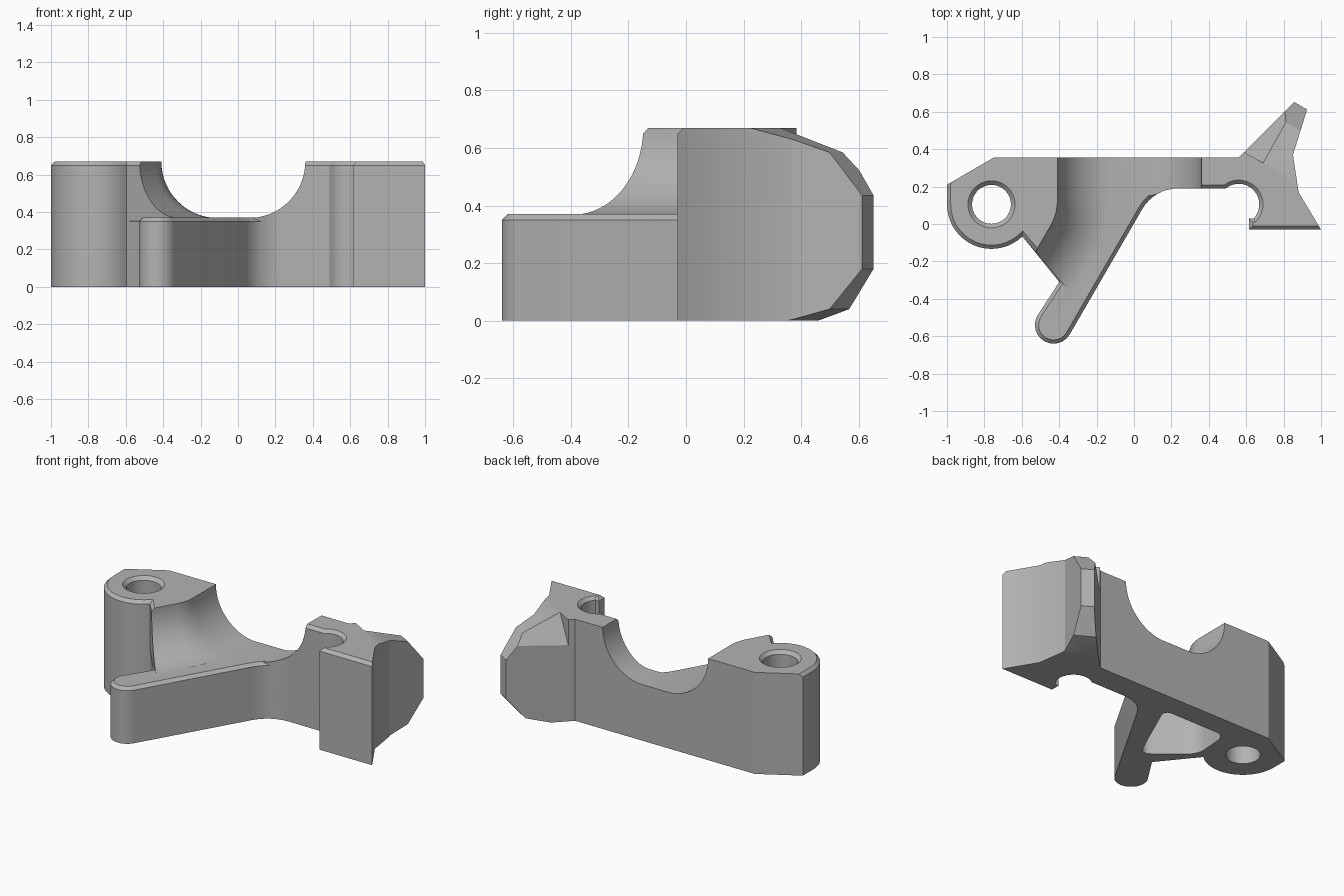
import bpy
import bmesh
from math import sin, cos, radians
from mathutils import Vector

cube = bpy.data.objects.get("Cube")
if cube:
    bpy.data.objects.remove(cube, do_unlink=True)

HEIGHT, SADDLE, BACK = 0.67, 0.37, 0.355

grey = bpy.data.materials.new("plain_grey")
grey.use_nodes = True
grey.diffuse_color = (0.45, 0.45, 0.45, 1)
grey.node_tree.nodes["Principled BSDF"].inputs["Base Color"].default_value = (0.45, 0.45, 0.45, 1)


def arc(cx, cy, r, a0, a1, n):
    angles = [radians(a0 + (a1 - a0) * i / n) for i in range(n + 1)]
    return [(cx + r * cos(a), cy + r * sin(a)) for a in angles]


def loft(name, rings, bevel_rule=None, width=0.02, segments=1):
    """Closed solid through matching rings, with optional bevel on edges chosen by a rule."""
    bm = bmesh.new()
    loops = [[bm.verts.new(p) for p in ring] for ring in rings]
    n = len(loops[0])
    for a, b in zip(loops, loops[1:]):
        for i in range(n):
            j = (i + 1) % n
            bm.faces.new((a[i], a[j], b[j], b[i]))
    bm.faces.new(loops[0])
    bm.faces.new(loops[-1])
    bmesh.ops.recalc_face_normals(bm, faces=bm.faces)
    if bevel_rule:
        edges = [e for e in bm.edges if bevel_rule(e.verts[0].co, e.verts[1].co)]
        bmesh.ops.bevel(bm, geom=edges, offset=width, offset_type='OFFSET',
                        segments=segments, profile=0.5, affect='EDGES')
        bmesh.ops.recalc_face_normals(bm, faces=bm.faces)
    mesh = bpy.data.meshes.new(name)
    bm.to_mesh(mesh)
    bm.free()
    mesh.materials.append(grey)
    obj = bpy.data.objects.new(name, mesh)
    bpy.context.scene.collection.objects.link(obj)
    return obj


def prism(name, outline, z0, z1, *bevel):
    return loft(name, [[(x, y, z) for x, y in outline] for z in (z0, z1)], *bevel)


def front_rim(z):
    """Top edges along the front and the boss, leaving the back and the fin sharp."""
    def rule(a, b):
        mid = (a + b) / 2
        return min(a.z, b.z) > z - 0.001 and mid.y < 0.217 and mid.x < 0.9
    return rule


# Plan outlines shared by the tall body and the low arm
boss = [(-0.75, BACK), (-1, 0.21)] + arc(-0.762, 0.105, 0.238, 180, 314, 18)
arm_end = arc(-0.43, -0.54, 0.10, 150, 330, 12)
fillet = arc(0.235, -0.03, 0.22, 150, 90, 8)
notch = arc(0.56, 0.105, 0.11, 130, -43, 14)
block = [(0.615, 0.03), (0.615, -0.03), (1, -0.03), (0.88, 0.17), (0.85, 0.37)]
fin = [(0.94, 0.658), (0.885, 0.68), (0.56, BACK)]

body = prism("bracket_body",
             boss + [(-0.33, -0.38), (-0.1, 0.1)] + fillet[4:] + notch + block + fin,
             0, HEIGHT, front_rim(HEIGHT))
arm = prism("lower_arm",
            boss + [(-0.40, -0.31)] + arm_end + fillet + [(0.45, 0.19), (0.45, BACK)],
            0, SADDLE, front_rim(SADDLE))


# Saddle cutters: a quarter-round wall swept along a path
def saddle_ring(px, py, nx, ny, reach):
    r = HEIGHT - SADDLE + 0.002
    profile = [(0, 1)]
    for i in range(17):
        a = radians(90 * i / 16)
        profile.append((r * (1 - cos(a)), HEIGHT - r * sin(a)))
    profile += [(reach, HEIGHT - r), (reach, 1)]
    return [(px + nx * u, py + ny * u, z) for u, z in profile]


stations = [(-0.41, 0.6, 1, 0)]
for i in range(9):
    a = radians(30 * i / 8)
    stations.append((-0.66 + 0.25 * cos(a), 0.12 - 0.25 * sin(a), cos(a), -sin(a)))
x, y, nx, ny = stations[-1]
stations.append((x + 0.8 * ny, y - 0.8 * nx, nx, ny))
left_saddle = loft("saddle_cutter_a", [saddle_ring(*s, 0.42) for s in stations])
right_saddle = loft("saddle_cutter_b", [saddle_ring(0.36, y, -1, 0, 0.4) for y in (0.6, -0.6)])

# Screw hole with a countersunk top
hole = loft("hole_cutter", [[(px, py, z) for px, py in arc(-0.762, 0.105, r, 0, 350, 35)]
                            for r, z in ((0.104, -0.1), (0.104, 0.648), (0.126, HEIGHT), (0.148, 0.692))])

# Rounded pocket in the underside
pocket = prism("pocket_cutter", [(-0.28, -0.28), (-0.06, 0.21), (-0.53, 0.21), (-0.55, -0.06)],
               -0.1, 0.3, lambda a, b: abs(a.z - b.z) > 0.1, 0.06, 6)

# Fin cutters, laid out along the fin (s) and across it (t)
ALONG, ACROSS = Vector((0.5, 0.866, 0)), Vector((0.866, -0.5, 0))


def fin_point(s, t, z):
    return ALONG * s + ACROSS * t + Vector((0, 0, z))


tip = [(0.57, 0.69), (0.877, 0.585), (0.993, 0.435), (0.993, 0.18), (0.877, 0.04),
       (0.70, -0.008), (0.70, -0.2), (1.3, -0.2), (1.3, 0.9), (0.57, 0.9)]
fin_tip = loft("fin_tip_cutter", [[fin_point(s, t, z) for s, z in tip] for t in (-1, 2)])
facet = [(0.1, 0.188), (0.55, 0.836), (0.55, 1.1), (0.1, 1.1)]
fin_facet = loft("fin_facet_cutter",
                 [[fin_point(s, t, z - 0.32 * (s - 0.628)) for t, z in facet] for s in (0.628, 1.3)])

# Combine everything into one solid
bpy.ops.object.select_all(action='DESELECT')
bpy.context.view_layer.objects.active = body
body.select_set(True)
steps = [(left_saddle, 'DIFFERENCE'), (right_saddle, 'DIFFERENCE'), (arm, 'UNION'),
         (hole, 'DIFFERENCE'), (pocket, 'DIFFERENCE'), (fin_tip, 'DIFFERENCE'),
         (fin_facet, 'DIFFERENCE')]
for tool, operation in steps:
    mod = body.modifiers.new(tool.name, 'BOOLEAN')
    mod.operation = operation
    mod.solver = 'EXACT'
    mod.object = tool
    bpy.ops.object.modifier_apply(modifier=mod.name)
    bpy.data.objects.remove(tool, do_unlink=True)

bpy.ops.object.shade_smooth_by_angle(angle=radians(25))
